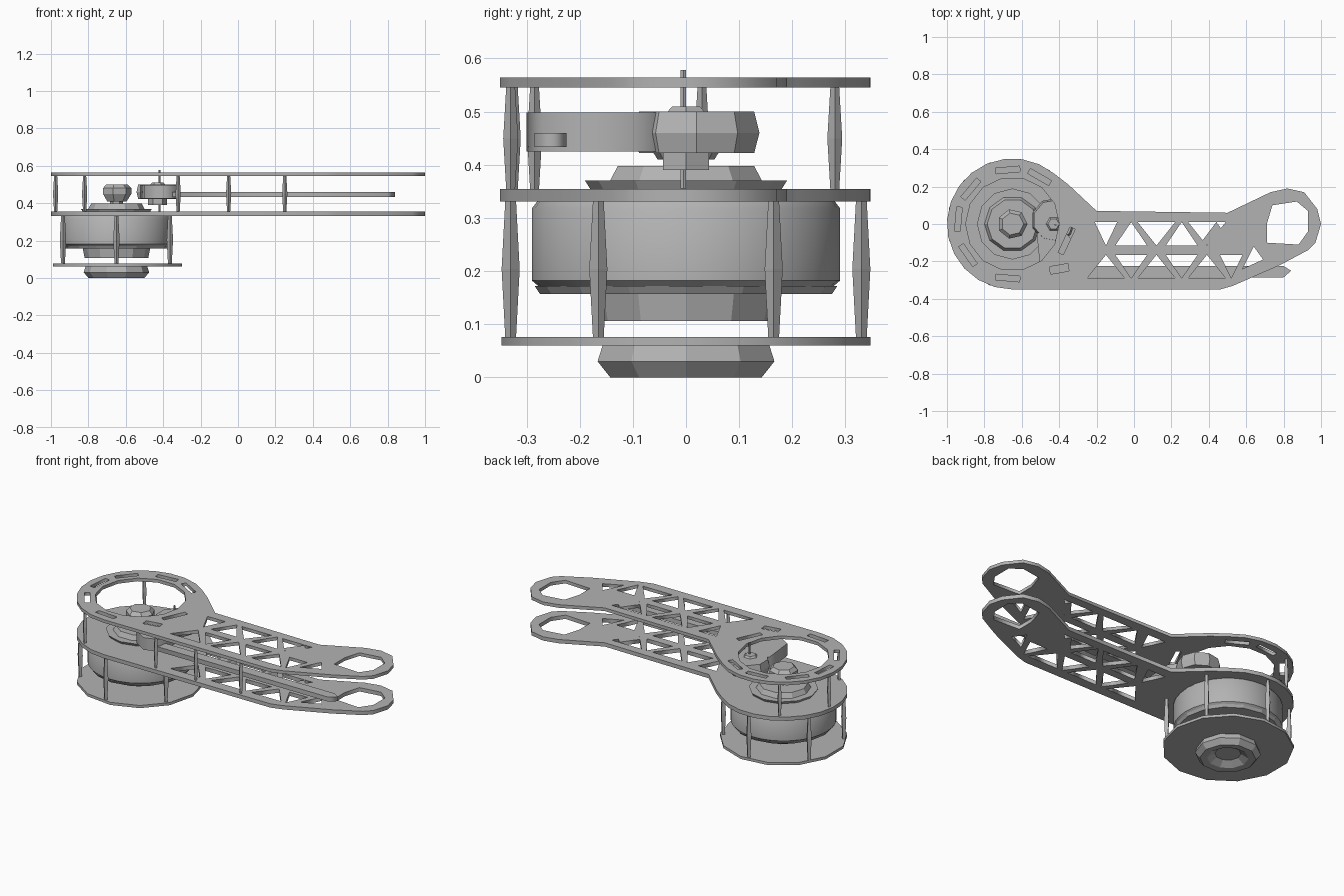
import bpy, bmesh, math
from mathutils import Matrix, Vector

cube = bpy.data.objects.get("Cube")
if cube:
    bpy.data.objects.remove(cube)

grey = bpy.data.materials.new("light grey")
grey.use_nodes = True
grey.diffuse_color = (0.45, 0.45, 0.45, 1)
grey.node_tree.nodes["Principled BSDF"].inputs["Base Color"].default_value = (0.45, 0.45, 0.45, 1)

AXIS = -0.65     # x of the motor axis
RING = 0.35      # radius of the round end


def add(name, mesh):
    ob = bpy.data.objects.new(name, mesh)
    bpy.context.collection.objects.link(ob)
    mesh.materials.clear()
    mesh.materials.append(grey)
    return ob


def arc(cx, cy, r, start, end, n):
    steps = [math.radians(start + (end - start) * i / n) for i in range(n + 1)]
    return [(cx + r * math.cos(a), cy + r * math.sin(a)) for a in steps]


def circle(cx, cy, r, n):
    return arc(cx, cy, r, 0, 360, n)[:-1]


def slot(cx, cy, w, h, angle=0):
    rot = Matrix.Rotation(math.radians(angle), 2)
    corners = [(-w, -h), (w, -h), (w, h), (-w, h)]
    return [tuple(rot @ Vector(c) / 2 + Vector((cx, cy))) for c in corners]


def plate(name, loops, z0, z1):
    """Flat sheet: the first loop is the outline, the rest are holes."""
    curve = bpy.data.curves.new(name, "CURVE")
    curve.dimensions = "2D"
    curve.fill_mode = "BOTH"
    curve.extrude = (z1 - z0) / 2
    for loop in loops:
        spline = curve.splines.new("POLY")
        spline.points.add(len(loop) - 1)
        for point, (x, y) in zip(spline.points, loop):
            point.co = (x, y, 0, 1)
        spline.use_cyclic_u = True
    temp = bpy.data.objects.new(name, curve)
    bpy.context.collection.objects.link(temp)
    deps = bpy.context.evaluated_depsgraph_get()
    mesh = bpy.data.meshes.new_from_object(temp.evaluated_get(deps))
    bpy.data.objects.remove(temp)
    mesh.transform(Matrix.Translation((0, 0, (z0 + z1) / 2)))
    return add(name, mesh)


def turned(name, profile, sides, x=AXIS, y=0.0, smooth=False):
    """Closed solid of revolution from (radius, z) pairs, listed upwards."""
    bm = bmesh.new()
    rings = [[bm.verts.new((px, py, z)) for px, py in circle(x, y, r, sides)]
             for r, z in profile]
    for low, high in zip(rings, rings[1:]):
        for i in range(sides):
            j = (i + 1) % sides
            bm.faces.new((low[i], low[j], high[j], high[i]))
    bm.faces.new(rings[0][::-1])
    bm.faces.new(rings[-1])
    mesh = bpy.data.meshes.new(name)
    bm.to_mesh(mesh)
    bm.free()
    ob = add(name, mesh)
    if smooth:
        bpy.ops.object.select_all(action="DESELECT")
        ob.select_set(True)
        bpy.context.view_layer.objects.active = ob
        bpy.ops.object.shade_smooth_by_angle(angle=math.radians(40))
    return ob


# Outline of the arm plates: round motor end, straight arm, small end loop
outline = arc(AXIS, 0, RING, 50, 270, 14) + [
    (0.46, -0.35), (0.53, -0.33), (0.78, -0.22), (0.93, -0.14), (0.97, -0.1),
    (1.0, 0.0), (0.98, 0.08), (0.91, 0.17), (0.82, 0.19), (0.73, 0.17),
    (0.5, 0.06), (-0.2, 0.07), (-0.35, 0.21)]
end_hole = [(0.71, -0.1), (0.88, -0.11), (0.93, -0.04), (0.93, 0.07),
            (0.87, 0.12), (0.74, 0.1), (0.71, 0.0)]

# Triangular lightening holes in two mirrored rows
MID = -0.14
truss = []


def triangle(x, row, wide_outside, half=0.105):
    outer, inner = MID + row * 0.15, MID + row * 0.025
    base, tip = (outer, inner) if wide_outside else (inner, outer)
    truss.append([(x - half, base), (x + half, base), (x, tip)])


for row in (1, -1):
    for k in range(3):
        triangle(-0.15 + 0.27 * k, row, True, 0.06 if k == 0 and row == 1 else 0.1)
    for k in range(2):
        triangle(-0.015 + 0.27 * k, row, False, 0.085)
triangle(0.52, -1, False, 0.0001 + 0.06)
truss.append([(0.44, 0.01), (0.53, -0.11), (0.35, -0.11)])
truss.append([(0.58, -0.24), (0.69, -0.19), (0.64, -0.12)])

plate("lower_arm_plate", [outline, end_hole] + truss, 0.331, 0.354)

# Upper plate also has the big motor opening and small slots
ring_slots = [slot(AXIS + 0.29 * math.cos(a), 0.29 * math.sin(a), 0.03, 0.13, math.degrees(a))
              for a in map(math.radians, (60, 95, 140, 175, 215, 265))]
bracket_slots = [slot(-0.36, -0.09, 0.03, 0.15, -25), slot(-0.40, -0.24, 0.1, 0.04, 10)]
opening = circle(AXIS, 0, 0.25, 14)
plate("upper_arm_plate", [outline, end_hole, opening] + truss + ring_slots + bracket_slots,
      0.545, 0.564)

# Base disc and its foot with a dished underside
plate("base_disc", [circle(AXIS, 0, RING, 13)], 0.06, 0.076)
turned("foot", [(0.07, 0.03), (0.11, 0.003), (0.15, 0.0), (0.175, 0.03), (0.165, 0.06)], 10)

# Motor under the lower plate
turned("motor_neck", [(0.17, 0.106), (0.18, 0.157)], 12)
turned("motor_flange", [(0.275, 0.157), (0.285, 0.172)], 16)
turned("motor_body", [(0.27, 0.165), (0.29, 0.182), (0.29, 0.318), (0.28, 0.331)], 32, smooth=True)

# Stepped hub and pulley above the lower plate
turned("hub_base", [(0.18, 0.354), (0.19, 0.37)], 12)
turned("hub_step", [(0.15, 0.37), (0.135, 0.398)], 10)
turned("hub_spindle", [(0.035, 0.398), (0.035, 0.42)], 6)
turned("hub_pulley", [(0.055, 0.41), (0.08, 0.45), (0.08, 0.48), (0.06, 0.5)], 7)

# Gear, its thin shaft and drive block
turned("gear", [(0.11, 0.422), (0.12, 0.46), (0.11, 0.5)], 9, x=-0.43, y=0.02)
turned("gear_collar", [(0.05, 0.39), (0.05, 0.422)], 6, x=-0.43)
turned("gear_cap", [(0.04, 0.5), (0.03, 0.51)], 6, x=-0.43)
turned("gear_shaft", [(0.006, 0.355), (0.006, 0.578)], 6, x=-0.42, y=-0.005)
plate("drive_block", [[(-0.5, -0.25), (-0.42, -0.3), (-0.33, -0.27), (-0.32, -0.1),
                       (-0.4, 0.0), (-0.52, -0.05)]], 0.425, 0.498)

# Long flat drive rod with a pointed end
plate("drive_rod", [[(-0.35, -0.285), (0.8, -0.285), (0.84, -0.25), (0.8, -0.225),
                     (-0.35, -0.225)]], 0.433, 0.46)


# Slim posts, thickest at mid height
def post(name, x, y, z0, z1, r):
    turned(name, [(r * 0.6, z0), (r, (z0 + z1) / 2), (r * 0.6, z1)], 4, x, y)


for i, (x, y) in enumerate(circle(0, 0, 0.33, 6)):
    a = math.radians(30)
    px = AXIS + x * math.cos(a) - y * math.sin(a)
    py = x * math.sin(a) + y * math.cos(a)
    post(f"lower_post_{i + 1}", px, py, 0.076, 0.331, 0.017)

upper_posts = [(-0.975, 0.03), (-0.82, 0.28), (-0.82, -0.285),
               (-0.32, -0.325), (-0.05, -0.33), (0.25, -0.33)]
for i, (x, y) in enumerate(upper_posts):
    post(f"upper_post_{i + 1}", x, y, 0.354, 0.545, 0.014)
